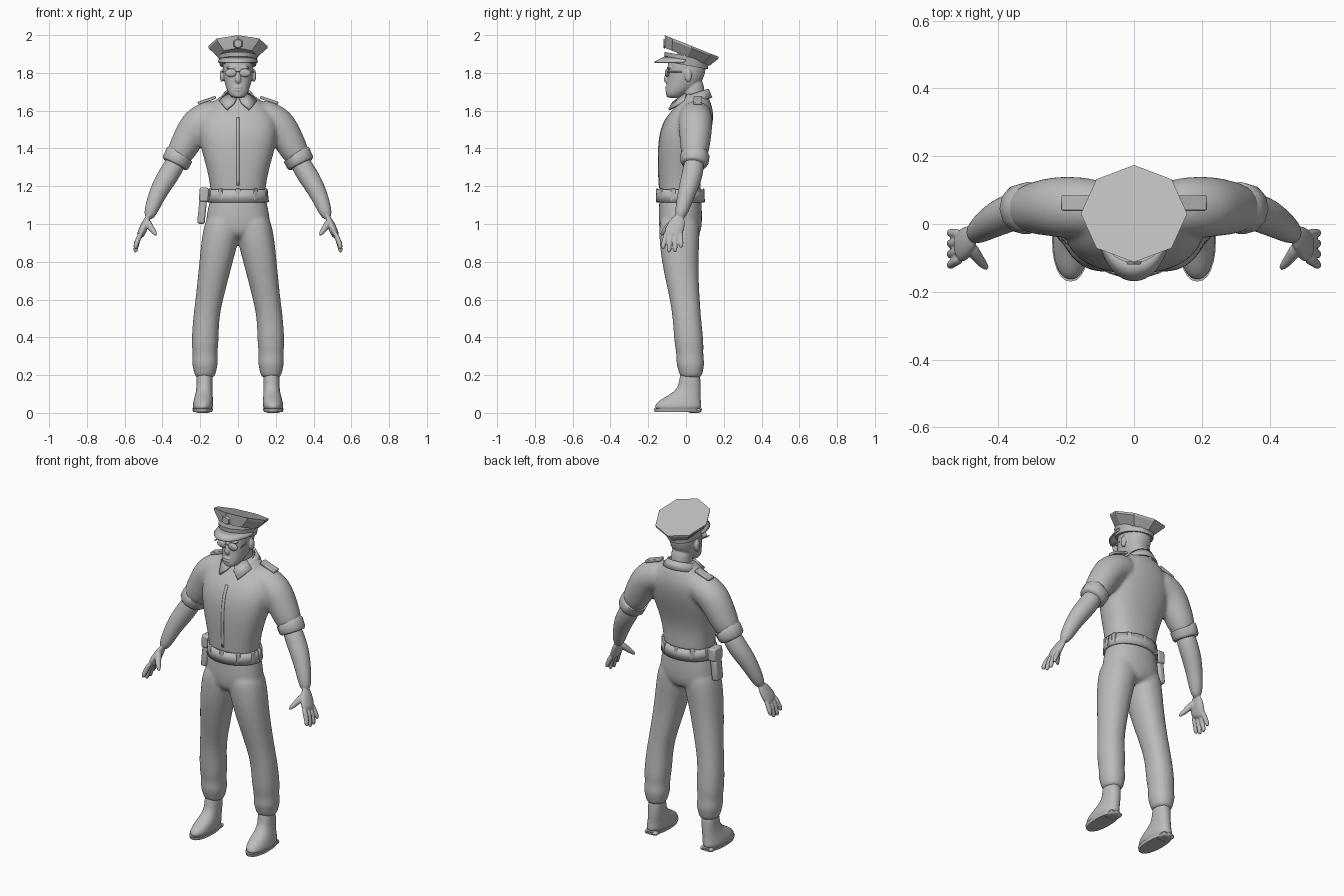
import bpy, bmesh
from math import sin, cos, pi, radians
from mathutils import Vector, Matrix

default = bpy.data.objects.get("Cube")
if default:
    bpy.data.objects.remove(default, do_unlink=True)

grey = bpy.data.materials.new("plain grey")
grey.use_nodes = True
grey.diffuse_color = (.5, .5, .5, 1)
grey.node_tree.nodes["Principled BSDF"].inputs["Base Color"].default_value = grey.diffuse_color


def finish(name, bm, angle=40):
    bmesh.ops.recalc_face_normals(bm, faces=bm.faces)
    mesh = bpy.data.meshes.new(name)
    bm.to_mesh(mesh)
    bm.free()
    mesh.materials.append(grey)
    ob = bpy.data.objects.new(name, mesh)
    bpy.context.scene.collection.objects.link(ob)
    mesh.shade_smooth()
    mesh.set_sharp_from_angle(angle=radians(angle))
    return ob


def organic(name, bm, voxel, smoothing):
    """Blend overlapping closed shapes into one soft skin."""
    ob = finish(name, bm, angle=180)
    rounding = ob.modifiers.new("round", 'SUBSURF')
    rounding.levels = rounding.render_levels = 2
    blend = ob.modifiers.new("blend", 'REMESH')
    blend.mode = 'VOXEL'
    blend.voxel_size = voxel
    blend.use_smooth_shade = True
    soften = ob.modifiers.new("soften", 'SMOOTH')
    soften.iterations = smoothing
    return ob


def thicken(ob, thickness):
    solid = ob.modifiers.new("thickness", 'SOLIDIFY')
    solid.thickness = thickness
    solid.offset = 0


def skin(bm, loops):
    """Join vertex loops into a capped tube."""
    for low, high in zip(loops, loops[1:]):
        for k in range(len(low)):
            bm.faces.new((low[k - 1], low[k], high[k], high[k - 1]))
    bm.faces.new(loops[0])
    bm.faces.new(loops[-1])


def column(bm, rings, centre=lambda z: 0, sides=16, power=.9, tilt=0):
    """Upright form from levels of (height, front, back, half width)."""
    loops = []
    for z, front, back, half in rings:
        loop = []
        for k in range(sides):
            c, d = cos(2 * pi * k / sides), sin(2 * pi * k / sides)
            c, d = [q * max(abs(q), .001) ** (power - 1) for q in (c, d)]
            depth = d * (back - front) / 2
            loop.append(bm.verts.new((centre(z) + half * c, (front + back) / 2 + depth, z + tilt * depth)))
        loops.append(loop)
    skin(bm, loops)


def tube(bm, path, radii, flat=1, sides=12):
    """Tube across a path; flat squeezes it sideways."""
    loops = []
    for i, (point, radius) in enumerate(zip(path, radii)):
        along = path[min(i + 1, len(path) - 1)] - path[max(i - 1, 0)]
        u = Vector((0, 1, 0)).cross(along).normalized()
        v = along.cross(u).normalized()
        turns = [2 * pi * k / sides for k in range(sides)]
        loops.append([bm.verts.new(point + radius * (flat * u * cos(a) + v * sin(a))) for a in turns])
    skin(bm, loops)


def limb(bm, s, rings, flat=1):
    """Arm section from (x, height, radius); arms sweep forward as they go out."""
    path = [Vector((s * x, .05 - 2.2 * max(0, x - .28) ** 2, z)) for x, z, radius in rings]
    tube(bm, path, [ring[-1] for ring in rings], flat)


def ball(bm, loc, size):
    bmesh.ops.create_uvsphere(bm, u_segments=16, v_segments=8, radius=1,
                              matrix=Matrix.Translation(loc) @ Matrix.Diagonal((*size, 1)))


def box(name, loc, size, rot=(0, 0, 0), bevel=.004):
    bm = bmesh.new()
    bmesh.ops.create_cube(bm, size=1, matrix=Matrix.Diagonal((*size, 1)))
    ob = finish(name, bm)
    ob.location, ob.rotation_euler = loc, rot
    edge = ob.modifiers.new("bevel", 'BEVEL')
    edge.width, edge.segments = bevel, 2


def strip(name, inner, outer, start, end, thickness, steps=40):
    """Sheet between two elliptic arcs (y, z, x radius, y radius, tilt)."""
    bm = bmesh.new()
    rows = []
    for k in range(steps + 1):
        a = radians(start + (end - start) * k / steps)
        rows.append([bm.verts.new((rx * cos(a), y + ry * sin(a), z + tilt * ry * sin(a)))
                     for y, z, rx, ry, tilt in (inner, outer)])
    for a, b in zip(rows, rows[1:]):
        bm.faces.new((a[0], b[0], b[1], a[1]))
    thicken(finish(name, bm), thickness)


# Shirt: torso with both short sleeves
bm = bmesh.new()
column(bm, [(1.1, -.14, .08, .145), (1.2, -.145, .08, .148), (1.3, -.15, .08, .17), (1.4, -.15, .11, .2),
            (1.5, -.14, .14, .22), (1.58, -.1, .15, .2), (1.64, -.04, .135, .14), (1.7, -.02, .11, .07)],
       power=.85)
for s in (1, -1):
    limb(bm, s, [(.08, 1.58, .08), (.15, 1.57, .093), (.22, 1.53, .095), (.265, 1.45, .086), (.34, 1.31, .07)])
shirt = organic("shirt", bm, voxel=.01, smoothing=8)

# Button placket hugging the chest
bm = bmesh.new()
rows = [[bm.verts.new((x, -.2, 1.2 + .03 * i)) for x in (-.01, .01)] for i in range(15)]
for a, b in zip(rows, rows[1:]):
    bm.faces.new((a[0], a[1], b[1], b[0]))
placket = finish("placket", bm)
hug = placket.modifiers.new("hug", 'SHRINKWRAP')
hug.target, hug.offset = shirt, .001
thicken(placket, .003)

# Trousers: pelvis and legs that spread downward, with folds near the ankles
bm = bmesh.new()
column(bm, [(1.19, -.14, .08, .14), (1.1, -.145, .085, .158), (1, -.15, .09, .18), (.91, -.13, .07, .15)])
for s in (1, -1):
    rings = []
    for z, r in ((1.07, .1), (.96, .113), (.8, .098), (.6, .08), (.5, .076), (.36, .08), (.31, .07),
                 (.26, .078), (.22, .064), (.18, .06)):
        y = max(-.035, .03 - .1 * z * z)
        rings.append((z, y - r, y + r, .92 * r))
    column(bm, rings, lambda z: s * min(.175, .26 - .18 * z))
organic("trousers", bm, voxel=.009, smoothing=6)

# Head: neck, skull, nose, lips, chin, brows, ears
bm = bmesh.new()
column(bm, [(1.6, -.02, .11, .06), (1.7, -.02, .1, .058), (1.78, -.02, .09, .058)])
column(bm, [(1.665, -.1, -.03, .03), (1.69, -.11, .0, .052), (1.73, -.105, .07, .068),
            (1.78, -.1, .1, .079), (1.84, -.1, .11, .084), (1.91, -.09, .1, .08)])
tube(bm, [Vector((0, -.09, 1.82)), Vector((0, -.1, 1.785)), Vector((0, -.106, 1.76)), Vector((0, -.09, 1.745))],
     (.01, .013, .018, .012))
for z in (1.708, 1.722):
    ball(bm, (0, -.1, z), (.024, .012, .006))
ball(bm, (0, -.09, 1.682), (.024, .016, .013))
for s in (1, -1):
    ball(bm, (s * .034, -.09, 1.827), (.03, .014, .008))
    ball(bm, (s * .085, .012, 1.785), (.012, .02, .034))
organic("head", bm, voxel=.0045, smoothing=2)

# Sunglasses: lenses and bridge in one, then side arms
bm = bmesh.new()
for s in (1, -1):
    ball(bm, (s * .037, -.1, 1.8), (.031, .012, .022))
    box("glasses_arm", (s * .078, -.045, 1.806), (.005, .11, .006), (0, 0, s * .15), .001)
ball(bm, (0, -.108, 1.808), (.015, .004, .003))
finish("sunglasses", bm)

# Peaked cap: eight-sided crown, round band, visor, badge
bm = bmesh.new()
column(bm, [(1.885, -.11, .125, .104), (1.93, -.112, .17, .155), (1.942, -.113, .174, .157)],
       sides=8, power=1, tilt=-.4)
finish("cap_crown", bm, angle=25)
bm = bmesh.new()
column(bm, [(1.84, -.11, .115, .096), (1.89, -.115, .122, .104)], sides=32, power=1, tilt=-.18)
finish("cap_band", bm)
strip("cap_visor", (0, 1.868, .098, .11, -.15), (-.01, 1.855, .104, .157, 0), 180, 360, .008)
bm = bmesh.new()
bmesh.ops.create_cone(bm, cap_ends=True, segments=6, radius1=.028, radius2=.022, depth=.009,
                      matrix=Matrix.Translation((0, -.115, 1.955)) @ Matrix.Rotation(pi / 2, 4, 'X'))
finish("cap_badge", bm)

# Collar, and belt with loops all round
strip("collar", (.045, 1.69, .07, .07, .35), (.045, 1.65, .1, .09, .2), -80, 260, .01)
strip("belt", (-.03, 1.182, .15, .12, 0), (-.03, 1.115, .157, .123, 0), 0, 360, .014)
for k in range(10):
    a = pi * (k + .5) / 5
    box("belt_loop", (.156 * cos(a), .122 * sin(a) - .03, 1.15), (.012, .026, .074), (0, 0, a))

# Holster on the right hip
box("holster_body", (-.19, -.02, 1.07), (.04, .065, .14), (0, .1, 0), .012)
box("holster_flap", (-.18, -.02, 1.155), (.05, .08, .075), (0, .05, 0), .01)

for s, side in ((1, "left"), (-1, "right")):
    # Collar point and shoulder strap
    bm = bmesh.new()
    corners = ((.006, -.036, 1.668), (.02, -.07, 1.64), (.06, -.09, 1.605), (.1, -.01, 1.65), (.06, .0, 1.69))
    bm.faces.new([bm.verts.new((s * x, y, z)) for x, y, z in corners])
    thicken(finish(f"{side}_collar_point", bm), .012)
    box(f"{side}_shoulder_strap", (s * .165, .063, 1.655), (.1, .046, .016), (0, s * .33, 0))

    # Rolled sleeve cuff
    bm = bmesh.new()
    limb(bm, s, [(.305, 1.37, .07), (.31, 1.365, .077), (.33, 1.325, .075), (.335, 1.315, .067)])
    finish(f"{side}_sleeve_cuff", bm, angle=60)

    # Forearm, flat palm, four fingers and thumb
    bm = bmesh.new()
    limb(bm, s, [(.31, 1.36, .055), (.36, 1.27, .058), (.4, 1.21, .055), (.44, 1.13, .045), (.478, 1.02, .031)])
    limb(bm, s, [(.47, 1.05, .032), (.5, .98, .052), (.52, .93, .05)], flat=.45)
    for k in range(4):
        base, tip, end = .025 * k - .104, .032 * k - .122, .85 + .01 * (k - 1.4) ** 2
        tube(bm, [Vector((s * .51, base, .96)), Vector((s * .533, (base + tip) / 2, .91)),
                  Vector((s * .542, tip, end + .015)), Vector((s * .544, tip, end - .003))],
             (.014, .014, .013, .009))
    tube(bm, [Vector((s * .485, -.06, 1.02)), Vector((s * .463, -.1, .98)), Vector((s * .43, -.135, .938))],
         (.021, .018, .01))
    organic(f"{side}_arm", bm, voxel=.0045, smoothing=2)

    # Boot upper, sole and heel
    bm = bmesh.new()
    column(bm, [(.01, -.17, .085, .053), (.04, -.17, .085, .056), (.07, -.14, .08, .052), (.1, -.08, .08, .046),
                (.14, -.035, .08, .042), (.24, -.035, .075, .047)], lambda z: s * max(.177, .19 - .1 * z))
    organic(f"{side}_boot", bm, voxel=.006, smoothing=3)
    bm = bmesh.new()
    column(bm, [(.004, -.165, .08, .05), (.022, -.17, .085, .055)], lambda z: s * .187, sides=24)
    finish(f"{side}_sole", bm)
    box(f"{side}_heel", (s * .185, .045, .012), (.08, .07, .024), bevel=.012)
